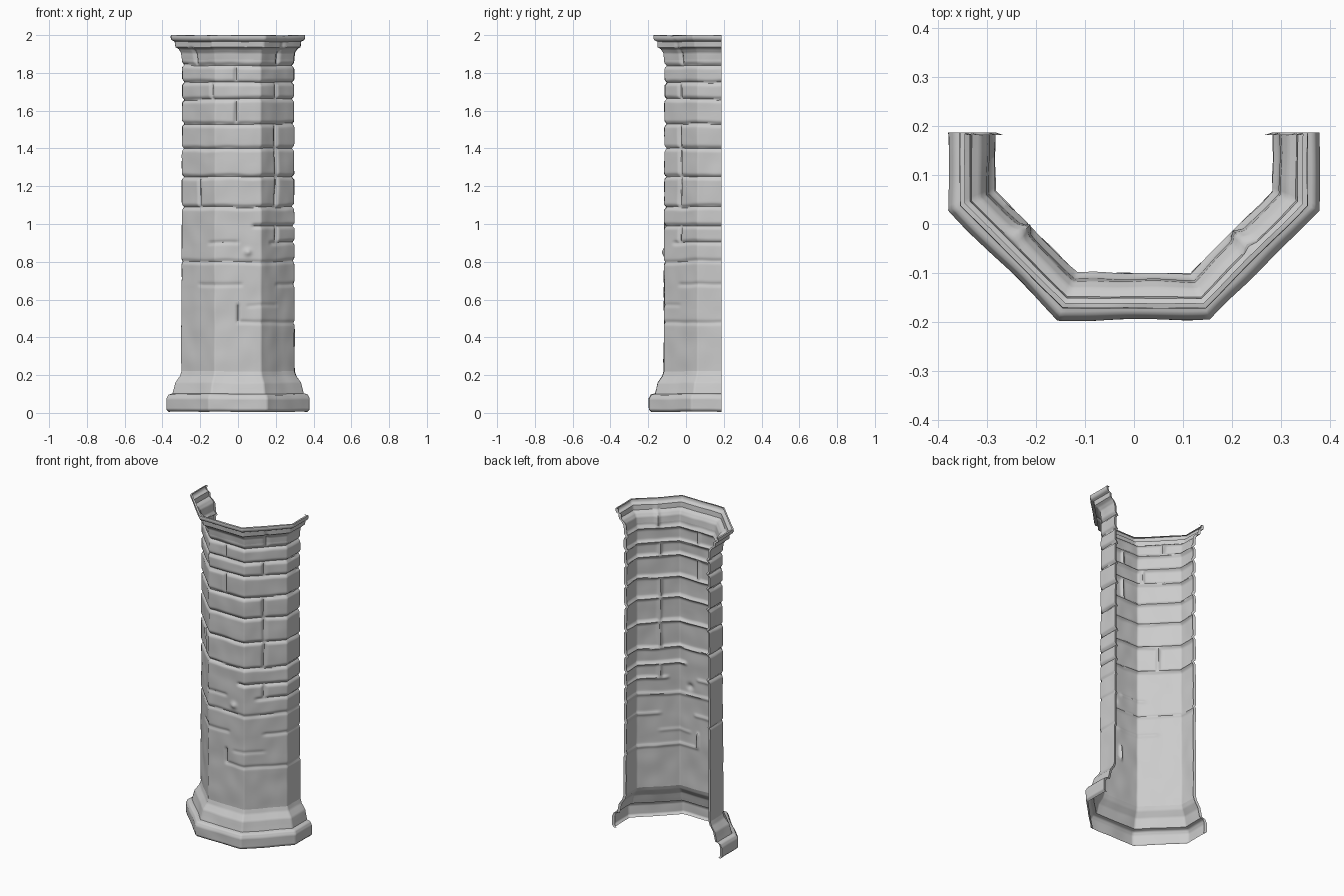
import bpy, math
from mathutils import Vector, noise

if "Cube" in bpy.data.objects:
    bpy.data.objects.remove(bpy.data.objects["Cube"])

STEP = 0.008

# Half-octagon plan: (x, y, offset direction x, offset direction y), mitred
K = math.tan(math.radians(22.5))
half = [(0.120, -0.110, K, -1), (0.293, 0.063, 1, -K), (0.293, 0.187, 1, 0), (0.277, 0.182, 1, 0)]
plan = [(-x, y, -dx, dy) for x, y, dx, dy in reversed(half)] + half

# Mortar: (height, left x, right x, strength) and (x, bottom, top)
beds = [(0.48, 0.0, 0.4, 0.5), (0.57, 0.05, 0.2, 0.3), (0.68, -0.2, 0.02, 0.45),
        (0.68, 0.2, 0.4, 0.5), (0.80, -0.4, 0.4, 0.6), (0.90, -0.15, 0.0, 0.5),
        (0.90, 0.17, 0.4, 0.8), (0.99, 0.08, 0.4, 1), (1.09, -0.4, 0.4, 1),
        (1.25, -0.4, 0.4, 1), (1.40, -0.4, 0.4, 0.9), (1.53, -0.4, 0.4, 1),
        (1.66, -0.4, 0.4, 1), (1.75, -0.4, 0.4, 1), (1.84, -0.4, 0.4, 1)]
joints = [(-0.01, 1.75, 1.84), (-0.01, 1.53, 1.66), (0.2, 1.40, 1.53), (0.2, 1.25, 1.40),
          (-0.2, 1.09, 1.25), (0.2, 1.09, 1.25), (0.2, 0.90, 0.99), (-0.14, 1.66, 1.75),
          (0.2, 1.66, 1.75), (0.21, 1.84, 1.97), (0.0, 0.48, 0.57), (-0.22, 1.84, 1.93)]


def bell(t, w):
    return math.exp(-(t / w) ** 2)


def fade(v, lo, hi):
    return min(max((min(v - lo, hi - v) + 0.012) / 0.02, 0), 1)


def wear(x, y, z):
    """Stone relief: mortar grooves, soft waviness and one round lump."""
    wob = 0.006 * noise.noise(Vector((x * 9, y * 9, z * 7)))
    groove = 0
    for h, a, b, s in beds:
        groove = max(groove, s * bell(z - h - wob, 0.009) * fade(x, a, b))
    for jx, a, b in joints:
        groove = max(groove, bell(x - jx - wob, 0.007) * fade(z, a, b))
    wave = 0.004 * noise.noise(Vector((x * 12, y * 12, z * 9)))
    lump = 0.014 * bell(math.hypot(x - 0.05, z - 0.85), 0.018) if y < 0 else 0
    return 0.003 + wave + lump - 0.013 * groove


def densify(points):
    out = [tuple(points[0])]
    for a, b in zip(points, points[1:]):
        n = max(1, math.ceil(math.dist(a[:2], b[:2]) / STEP))
        out += [tuple(p + (q - p) * i / n for p, q in zip(a, b)) for i in range(1, n + 1)]
    return out


def sweep(name, profile, roughness):
    """Open sheet from an (offset, height) profile carried round the plan."""
    rows, cols = densify(profile), densify(plan)
    verts = []
    for d, z in rows:
        for x, y, dx, dy in cols:
            o = d + roughness(z) * wear(x, y, z)
            zz = z + 0.003 * noise.noise(Vector((x * 8, y * 8, z * 3)))
            verts.append((x + dx * o, y + dy * o, min(zz, 2.0)))
    n = len(cols)
    faces = [(r * n + c, r * n + c + 1, (r + 1) * n + c + 1, (r + 1) * n + c)
             for r in range(len(rows) - 1) for c in range(n - 1)]
    mesh = bpy.data.meshes.new(name)
    mesh.from_pydata(verts, [], faces)
    obj = bpy.data.objects.new(name, mesh)
    bpy.context.collection.objects.link(obj)
    bpy.ops.object.select_all(action='DESELECT')
    obj.select_set(True)
    bpy.context.view_layer.objects.active = obj
    bpy.ops.object.shade_smooth_by_angle(angle=math.radians(50))
    return obj


# Stepped plinth
sweep("base", [(0.070, 0.006), (0.082, 0.018), (0.083, 0.075), (0.072, 0.096), (0.050, 0.102),
               (0.044, 0.125), (0.036, 0.160), (0.012, 0.195), (0.004, 0.220)], lambda z: 1)
# Brick shaft
sweep("shaft", [(0.004, 0.220), (0.003, 0.8), (0, 1.4), (0, 1.87)], lambda z: 1)
# Flared cornice
sweep("cornice", [(0, 1.87), (0.004, 1.905), (0.018, 1.925), (0.036, 1.936), (0.040, 1.965),
                  (0.056, 1.973), (0.061, 1.985), (0.060, 1.998), (0.050, 2.0)],
      lambda z: 1 if z < 1.9 else max(0.5, 1 - (z - 1.9) * 8))
